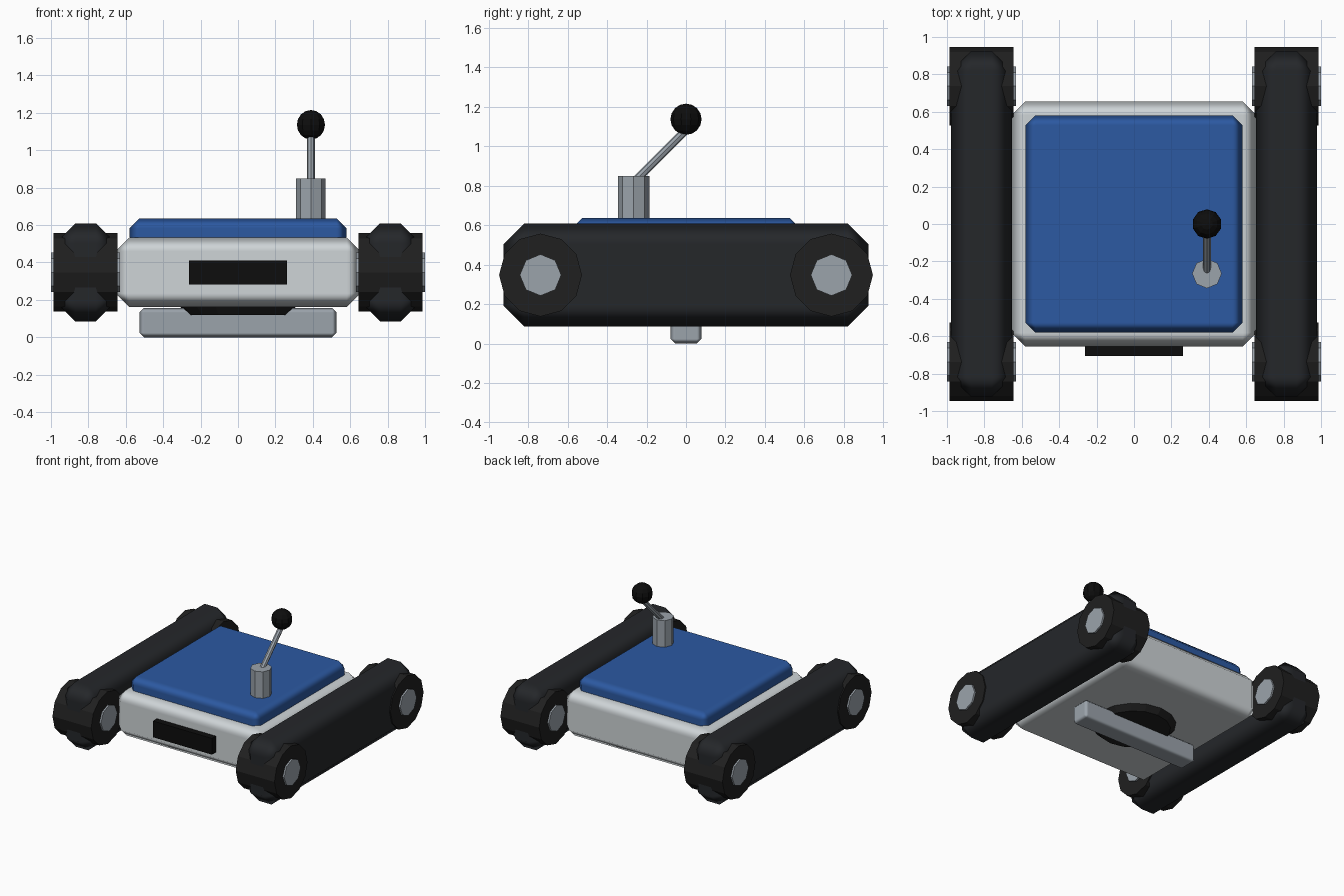
import bpy, bmesh
from math import pi, radians
from mathutils import Matrix, Vector

if "Cube" in bpy.data.objects:
    bpy.data.objects.remove(bpy.data.objects["Cube"])


def material(name, rgb):
    m = bpy.data.materials.new(name)
    m.diffuse_color = (*rgb, 1)
    m.use_nodes = True
    m.node_tree.nodes["Principled BSDF"].inputs["Base Color"].default_value = m.diffuse_color
    return m


SHELL = material("light_grey", (0.62, 0.66, 0.68))
BLUE = material("blue", (0.025, 0.1, 0.36))
TRACK = material("track_black", (0.018, 0.02, 0.023))
RUBBER = material("rubber_black", (0.014, 0.014, 0.014))
BLACK = material("black", (0.004, 0.004, 0.004))
METAL = material("metal_grey", (0.33, 0.37, 0.41))


def finish(name, bm, mat):
    me = bpy.data.meshes.new(name)
    bm.to_mesh(me)
    bm.free()
    me.materials.append(mat)
    ob = bpy.data.objects.new(name, me)
    bpy.context.collection.objects.link(ob)
    return ob


def box(name, center, size, mat, bevel=0):
    bm = bmesh.new()
    bmesh.ops.create_cube(bm, size=1)
    bmesh.ops.scale(bm, vec=size, verts=bm.verts)
    bmesh.ops.translate(bm, vec=center, verts=bm.verts)
    ob = finish(name, bm, mat)
    if bevel:
        # single chamfer, shaded softly between the flat faces
        ob.data.shade_smooth()
        mod = ob.modifiers.new("chamfer", 'BEVEL')
        mod.width, mod.segments = bevel, 1
        mod.limit_method = 'NONE'
        mod.harden_normals = True
    return ob


def rod(name, start, end, r1, mat, sides, r2=None):
    a, b = Vector(start), Vector(end)
    d = b - a
    if abs(d.normalized().x) > 0.99:
        rot = Matrix.Rotation(pi / 2, 4, 'Y')
    else:
        rot = Vector((0, 0, 1)).rotation_difference(d).to_matrix().to_4x4()
    bm = bmesh.new()
    bmesh.ops.create_cone(bm, cap_ends=True, segments=sides, radius1=r1,
                          radius2=r1 if r2 is None else r2, depth=d.length,
                          matrix=Matrix.Translation((a + b) / 2) @ rot)
    return finish(name, bm, mat)


# Body, lid and front panel
box("body", (0, 0, 0.347), (1.31, 1.31, 0.37), SHELL, 0.073)
box("lid", (0, 0, 0.56), (1.16, 1.16, 0.15), BLUE, 0.053)
box("front_panel", (0, -0.68, 0.346), (0.524, 0.052, 0.13), BLACK)

# Tracks with a wheel and hub at each end
for side, s in (("left", -1), ("right", 1)):
    x = 0.815 * s
    box(f"{side}_track", (x, 0, 0.347), (0.325, 1.85, 0.523), TRACK, 0.107)
    for end, y in (("front", -0.737), ("back", 0.737)):
        rod(f"{side}_{end}_wheel", (x - 0.172, y, 0.347), (x + 0.172, y, 0.347), 0.21, RUBBER, 12)
        rod(f"{side}_{end}_hub", (x - 0.185, y, 0.347), (x + 0.185, y, 0.347), 0.105, METAL, 8)

# Sensor post with slanted antenna and ball
rod("post", (0.39, -0.265, 0.6), (0.39, -0.265, 0.848), 0.079, METAL, 8)
rod("antenna", (0.39, -0.262, 0.82), (0.39, 0, 1.082), 0.021, METAL, 8)
bm = bmesh.new()
bmesh.ops.create_uvsphere(bm, u_segments=10, v_segments=8, radius=0.079,
                          matrix=Matrix.Translation((0.39, 0, 1.136)))
finish("antenna_ball", bm, BLACK)

# Brush bar on its underside mount
rod("brush_mount", (0, 0, 0.12), (0, 0, 0.165), 0.27, RUBBER, 16, 0.313)
box("brush_bar", (0, 0, 0.078), (1.055, 0.158, 0.156), METAL, 0.024)
